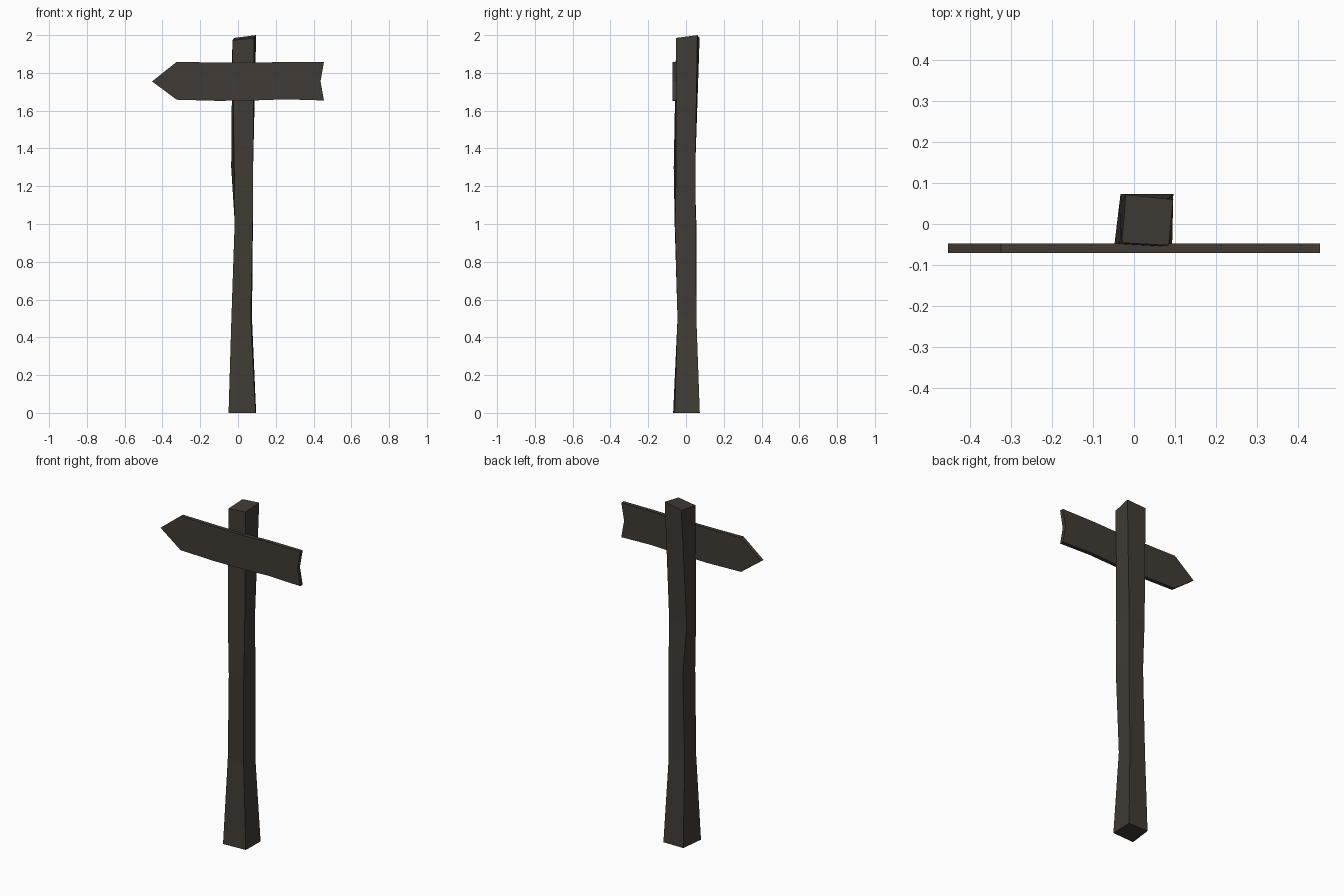
import bpy, bmesh

if "Cube" in bpy.data.objects:
    bpy.data.objects.remove(bpy.data.objects["Cube"])

wood = bpy.data.materials.new("dark_wood")
wood.diffuse_color = (0.052, 0.044, 0.035, 1)
wood.use_nodes = True
wood.node_tree.nodes["Principled BSDF"].inputs["Base Color"].default_value = wood.diffuse_color


def loft(name, rings):
    """Skin a stack of matching closed rings and cap both ends."""
    bm = bmesh.new()
    loops = [[bm.verts.new(p) for p in ring] for ring in rings]
    n = len(loops[0])
    for a, b in zip(loops, loops[1:]):
        for i in range(n):
            j = (i + 1) % n
            bm.faces.new((a[i], a[j], b[j], b[i]))
    bm.faces.new(loops[0])
    bm.faces.new(loops[-1])
    bmesh.ops.recalc_face_normals(bm, faces=bm.faces)
    mesh = bpy.data.meshes.new(name)
    bm.to_mesh(mesh)
    bm.free()
    mesh.materials.append(wood)
    obj = bpy.data.objects.new(name, mesh)
    bpy.context.collection.objects.link(obj)
    return obj


# Crooked post: height, then corners front-left, front-right, back-right, back-left
sections = [
    (0.0, (-0.05, -0.068), (0.093, -0.06), (0.096, 0.073), (-0.033, 0.073)),
    (0.5, (-0.035, -0.045), (0.068, -0.045), (0.074, 0.055), (-0.03, 0.055)),
    (1.0, (-0.018, -0.06), (0.078, -0.058), (0.079, 0.052), (-0.017, 0.055)),
    (1.3, (-0.02, -0.065), (0.08, -0.052), (0.075, 0.049), (-0.036, 0.045)),
    (2.0, (-0.03, -0.046), (0.085, -0.052), (0.096, 0.06), (-0.02, 0.072)),
]
rings = [[(x, y, z) for x, y in corners] for z, *corners in sections]
# Slanted top
rings[-1] = [(x, y, z) for (x, y, _), z in zip(rings[-1], (1.972, 1.985, 2.0, 1.985))]
loft("post", rings)

# Arrow board with pointed left end and notched right end
outline = [(-0.455, 1.755), (-0.325, 1.658), (-0.11, 1.652), (0.08, 1.654),
           (0.25, 1.66), (0.455, 1.654), (0.437, 1.755), (0.455, 1.857),
           (0.25, 1.858), (0.08, 1.854), (-0.11, 1.855), (-0.325, 1.858)]
loft("arrow_board", [[(x, y, z) for x, z in outline] for y in (-0.071, -0.048)])
